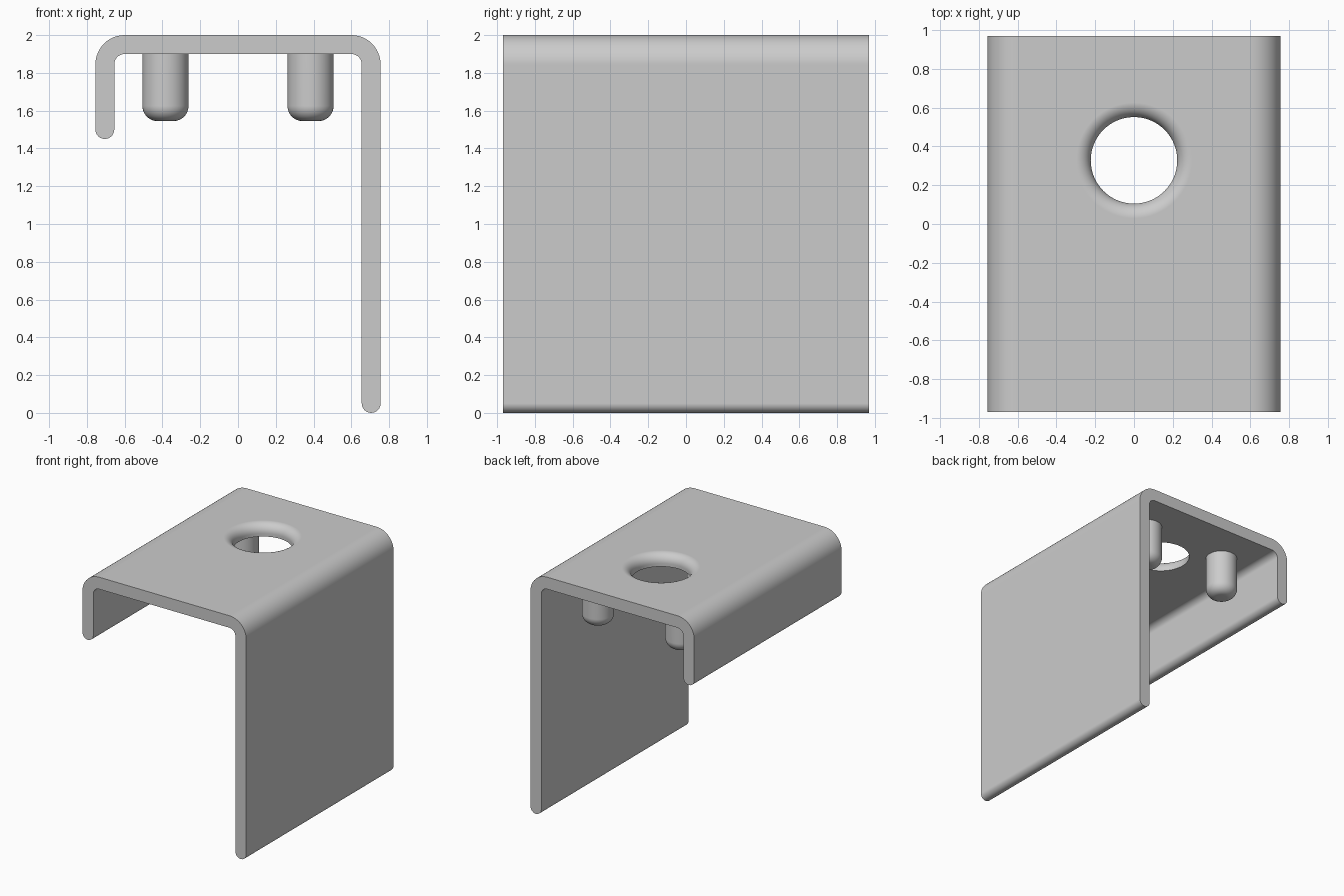
import bpy, bmesh
from math import sin, cos, pi, radians
from mathutils import Vector

cube = bpy.data.objects.get("Cube")
if cube:
    bpy.data.objects.remove(cube, do_unlink=True)

HALF_W, HALF_D, TOP, T = 0.755, 0.97, 2.0, 0.1
R_OUT, R_IN = 0.155, 0.055
SHORT_END = 1.45
HOLE_Y, HOLE_R, HOLE_FILLET = 0.328, 0.223, 0.075
PEG_X, PEG_Y, PEG_R, PEG_END, PEG_FILLET = 0.384, 0.61, 0.122, 1.545, 0.08

grey = bpy.data.materials.new("light grey")
grey.use_nodes = True
grey.diffuse_color = (0.6, 0.6, 0.6, 1)
grey.node_tree.nodes["Principled BSDF"].inputs["Base Color"].default_value = (0.6, 0.6, 0.6, 1)


def arc(cx, cz, r, start, end, steps=12):
    """Points on an arc, angles in degrees."""
    angles = [radians(start + (end - start) * i / steps) for i in range(steps + 1)]
    return [(cx + r * cos(a), cz + r * sin(a)) for a in angles]


def make_object(name, bm):
    bmesh.ops.recalc_face_normals(bm, faces=bm.faces)
    mesh = bpy.data.meshes.new(name)
    bm.to_mesh(mesh)
    bm.free()
    mesh.materials.append(grey)
    obj = bpy.data.objects.new(name, mesh)
    bpy.context.collection.objects.link(obj)
    return obj


def lathe(name, profile, location, steps=64):
    """Revolve (radius, z) points about a vertical axis."""
    bm = bmesh.new()
    verts = [bm.verts.new((r, 0, z)) for r, z in profile]
    edges = [bm.edges.new(pair) for pair in zip(verts, verts[1:])]
    bmesh.ops.spin(bm, geom=verts + edges, axis=(0, 0, 1), cent=(0, 0, 0),
                   angle=2 * pi, steps=steps, use_merge=True)
    bmesh.ops.remove_doubles(bm, verts=bm.verts, dist=1e-5)
    obj = make_object(name, bm)
    obj.location = location
    return obj


def select_only(obj):
    bpy.ops.object.select_all(action='DESELECT')
    obj.select_set(True)
    bpy.context.view_layer.objects.active = obj


def smooth(obj):
    select_only(obj)
    bpy.ops.object.shade_smooth_by_angle(angle=radians(35))
    mod = obj.modifiers.new("Even flats", 'WEIGHTED_NORMAL')
    mod.keep_sharp = True


# Bent sheet: rounded long leg, roof and short leg, extruded front to back
bend_x, mid_x = HALF_W - R_OUT, HALF_W - T / 2
bend_z = TOP - R_OUT
outline = (arc(bend_x, bend_z, R_OUT, 0, 90)
           + arc(-bend_x, bend_z, R_OUT, 90, 180)
           + arc(-mid_x, SHORT_END + T / 2, T / 2, 180, 360)
           + arc(-bend_x, bend_z, R_IN, 180, 90)
           + arc(bend_x, bend_z, R_IN, 90, 0)
           + arc(mid_x, T / 2, T / 2, 180, 360))
bm = bmesh.new()
end = bm.faces.new([bm.verts.new((x, -HALF_D, z)) for x, z in outline])
new = bmesh.ops.extrude_face_region(bm, geom=[end], use_keep_orig=True)
bmesh.ops.translate(bm, vec=Vector((0, 2 * HALF_D, 0)),
                    verts=[g for g in new["geom"] if isinstance(g, bmesh.types.BMVert)])
sheet = make_object("bent_sheet", bm)

# Round hole with a rounded upper rim
rim_r = HOLE_R + HOLE_FILLET
cutter = lathe("hole_cutter",
               [(0, TOP - 2 * T), (HOLE_R, TOP - 2 * T)]
               + arc(rim_r, TOP - HOLE_FILLET, HOLE_FILLET, 180, 90, 10)
               + [(rim_r, TOP + T), (0, TOP + T)],
               (0, HOLE_Y, 0))
cutter.hide_render = True
cut = sheet.modifiers.new("Hole", 'BOOLEAN')
cut.operation, cut.solver, cut.object = 'DIFFERENCE', 'EXACT', cutter
select_only(sheet)
bpy.ops.object.modifier_apply(modifier=cut.name)
bpy.data.objects.remove(cutter, do_unlink=True)
smooth(sheet)

# Two round-ended pegs under the roof
peg_profile = ([(PEG_R, TOP - T)]
               + arc(PEG_R - PEG_FILLET, PEG_END + PEG_FILLET, PEG_FILLET, 0, -90, 10)
               + [(0, PEG_END)])
for side, name in ((1, "left_peg"), (-1, "right_peg")):
    smooth(lathe(name, peg_profile, (side * PEG_X, PEG_Y, 0), 48))
